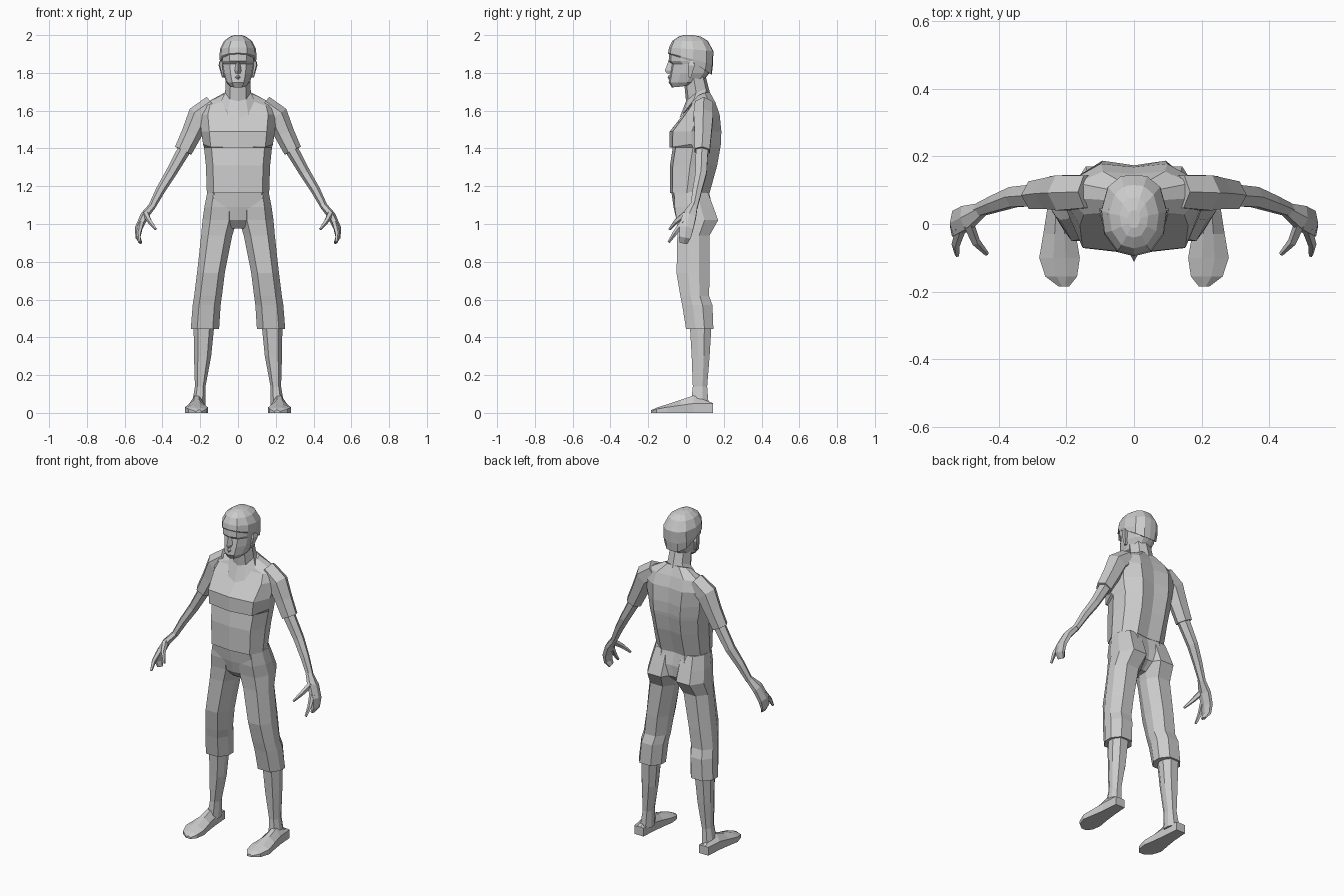
import bpy, bmesh, math
from mathutils import Vector


def loft(name, rings, mirror=False):
    """Skin a list of equal-length point rings, capped at both ends."""
    bm = bmesh.new()
    vs = [[bm.verts.new(p) for p in r] for r in rings]
    n = len(vs[0])
    for a, b in zip(vs, vs[1:]):
        for i in range(n):
            j = (i + 1) % n
            bm.faces.new((a[i], a[j], b[j], b[i]))
    bm.faces.new(vs[0])
    bm.faces.new(vs[-1])
    bmesh.ops.recalc_face_normals(bm, faces=bm.faces)
    me = bpy.data.meshes.new(name)
    bm.to_mesh(me)
    bm.free()
    ob = bpy.data.objects.new(name, me)
    bpy.context.collection.objects.link(ob)
    if mirror:
        h = bpy.data.objects.get("mirror_centre")
        if h is None:
            h = bpy.data.objects.new("mirror_centre", None)
            h.hide_render = True
            bpy.context.collection.objects.link(h)
        m = ob.modifiers.new("mirror", 'MIRROR')
        m.mirror_object = h
        m.use_mirror_merge = False
    return ob


def body(name, half, rows):
    """Symmetric loft; half profile runs front to back, rows are
    (z, half width, y front, y back, lift of front, lift of back)."""
    full = half + [(-x, y) for x, y in half[-2:0:-1]]
    rings = []
    for z, w, f, b, lf, lb in rows:
        c, d = (f + b) / 2, (b - f) / 2
        rings.append([(x * w, c + y * d, z + (lf * -y if y < 0 else lb * y))
                      for x, y in full])
    return loft(name, rings)


def limb(name, half, rows):
    """Mirrored upright limb; rows are (z, x inner, x outer, y front, y back)."""
    full = half + [(-x, y) for x, y in half[::-1]]
    return loft(name, [[((a + b) / 2 + x * (b - a) / 2,
                         (f + k) / 2 + y * (k - f) / 2, z) for x, y in full]
                       for z, a, b, f, k in rows], True)


def tube(name, path, n=6):
    """Mirrored tube; path rows are (x, y, z, thickness, depth)."""
    pts = [Vector(p[:3]) for p in path]
    rings = []
    for i, p in enumerate(path):
        t = (pts[min(i + 1, len(pts) - 1)] - pts[max(i - 1, 0)]).normalized()
        u = t.cross(Vector((0, 1, 0))).normalized()
        v = t.cross(u)
        rings.append([pts[i] + u * p[3] * math.cos(2 * math.pi * k / n)
                      + v * p[4] * math.sin(2 * math.pi * k / n)
                      for k in range(n)])
    return loft(name, rings, True)


# Shirt, with the chest overhanging the stomach
trunk = [(0, -1), (.78, -.88), (1, -.15), (.9, .5), (.48, 1), (0, .9)]
body("shirt", trunk, [
    (1.165, .165, -.085, .125, 0, 0),
    (1.31, .170, -.085, .165, 0, 0),
    (1.405, .180, -.070, .182, 0, 0),
    (1.425, .185, -.088, .185, -.02, 0),
    (1.49, .195, -.086, .187, 0, 0),
    (1.58, .205, -.015, .178, 0, 0),
    (1.635, .190, .020, .155, -.01, .01),
    (1.69, .080, .030, .125, -.04, .01)])

# Trousers: hips and legs
body("hips", trunk, [
    (1.175, .158, -.078, .120, 0, 0),
    (1.09, .172, -.066, .140, 0, 0),
    (1.02, .120, -.050, .135, 0, 0),
    (.975, .035, -.010, .080, 0, 0)])
leg = [(.55, -1), (1, -.3), (1, .35), (.5, 1)]
limb("trouser_leg", leg, [
    (1.17, .015, .162, -.060, .115),
    (1.09, .008, .178, -.060, .145),
    (1.02, .006, .188, -.050, .170),
    (.94, .030, .195, -.046, .125),
    (.74, .070, .217, -.050, .125),
    (.62, .085, .232, -.030, .122),
    (.57, .092, .240, -.020, .140),
    (.445, .100, .250, .000, .145)])
limb("shin", leg, [
    (.47, .125, .235, .020, .135),
    (.30, .142, .233, .030, .125),
    (.14, .172, .228, .036, .112),
    (.04, .172, .245, .025, .120)])

# Feet, lofted from heel to toe: (y, x inner, x outer, sole, instep)
foot = [(.142, .188, .250, .05, .052), (.04, .180, .257, .05, .092),
        (-.03, .172, .268, .04, .068), (-.10, .160, .280, .03, .045),
        (-.155, .168, .262, .02, .028), (-.185, .192, .222, .008, .014)]
loft("foot", [[(a, y, 0), (b, y, 0), (b, y, s), (a * .35 + b * .65, y, h),
               (a * .65 + b * .35, y, h), (a, y, s)]
              for y, a, b, s, h in foot], True)

# Arms
tube("sleeve", [(.13, .095, 1.625, .06, .055), (.205, .092, 1.57, .064, .06),
                (.245, .090, 1.48, .054, .052), (.290, .085, 1.388, .048, .047)])
tube("forearm", [(.275, .085, 1.41, .036, .038), (.355, .080, 1.27, .029, .034),
                 (.410, .060, 1.18, .025, .028), (.457, .042, 1.09, .019, .022)])

# Hands: mitten palm, index finger and thumb
tube("palm", [(.450, .043, 1.10, .019, .022), (.495, .018, 1.045, .022, .042),
              (.525, .002, .98, .020, .043), (.530, -.006, .93, .014, .036),
              (.515, -.014, .90, .008, .024)])
tube("index_finger", [(.512, -.015, 1.01, .016, .016), (.526, -.060, .95, .013, .013),
                      (.522, -.092, .903, .007, .007)], 5)
tube("thumb", [(.490, .000, 1.055, .018, .018), (.468, -.052, 1.015, .013, .014),
               (.435, -.088, .972, .007, .007)], 5)

# Neck, its base tilting down into the V of the collar
round_half = [(0, -1), (.62, -.8), (1, -.1), (.7, .75), (0, 1)]
body("neck", round_half, [
    (1.665, .088, -.035, .130, -.105, .02),
    (1.70, .068, .000, .120, -.05, .02),
    (1.80, .064, -.015, .100, 0, 0)])

# Head with brow ledge and sunken eyes
skull = [(0, -1), (.5, -.9), (.9, -.45), (1, .1), (.8, .7), (.4, .97), (0, 1)]
body("head", skull, [
    (1.728, .042, -.075, .050, -.005, .02),
    (1.75, .062, -.092, .085, 0, 0),
    (1.80, .080, -.085, .125, 0, 0),
    (1.848, .087, -.076, .134, 0, 0),
    (1.862, .090, -.092, .136, 0, 0),
    (1.91, .092, -.088, .138, 0, 0),
    (1.96, .078, -.070, .115, 0, 0)])

# Hair cap, higher at the front than the nape
body("hair", skull, [
    (1.865, .093, -.090, .136, .035, -.075),
    (1.875, .098, -.095, .143, .030, -.03),
    (1.925, .096, -.090, .145, .01, -.01),
    (1.97, .073, -.072, .115, 0, 0),
    (1.992, .042, -.040, .078, 0, 0),
    (2.0, .018, -.012, .040, 0, 0)])

# Nose and lips
tri = [(0, -1), (1, .3), (0, 1)]
body("nose", tri, [(1.797, .017, -.100, -.06, 0, 0), (1.812, .018, -.112, -.06, 0, 0),
                   (1.865, .008, -.092, -.06, 0, 0)])
body("lips", tri, [(1.765, .022, -.091, -.06, 0, 0), (1.777, .026, -.098, -.06, 0, 0),
                   (1.79, .016, -.090, -.06, 0, 0)])

# Ears
limb("ear", [(.5, -1), (1, .6)], [
    (1.775, .072, .084, .012, .030), (1.84, .078, .103, .010, .055),
    (1.862, .080, .098, .018, .045)])
